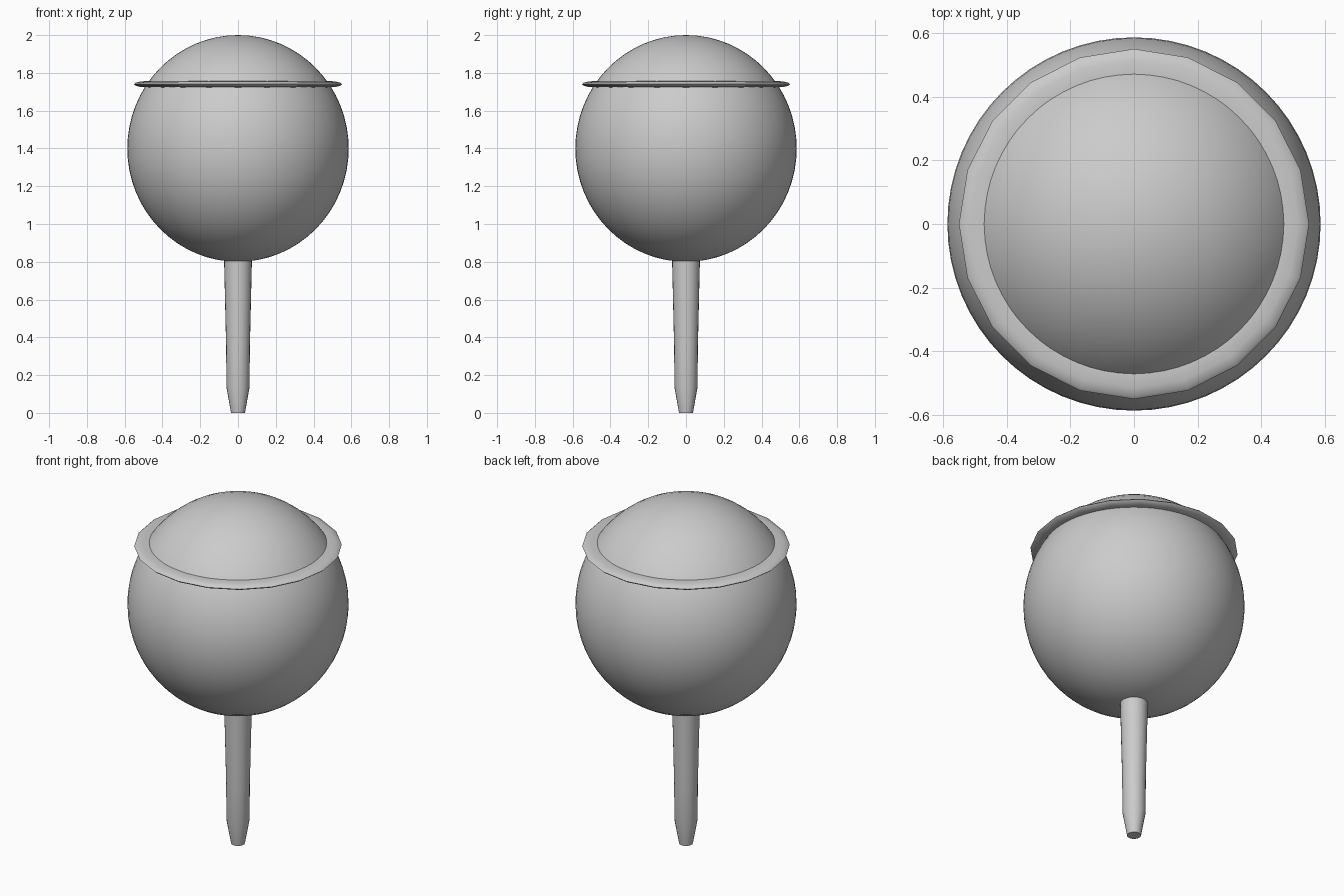
import bpy, bmesh, math

if "Cube" in bpy.data.objects:
    bpy.data.objects.remove(bpy.data.objects["Cube"])


def lathe(name, profile, sides, closed=False, angle=40):
    """Revolve (radius, z) points around z; open profiles get end caps."""
    bm = bmesh.new()
    rings = []
    for r, z in profile:
        rings.append([bm.verts.new((r * math.cos(2 * math.pi * i / sides),
                                    r * math.sin(2 * math.pi * i / sides), z))
                      for i in range(sides)])
    pairs = list(zip(rings, rings[1:]))
    if closed:
        pairs.append((rings[-1], rings[0]))
    for a, b in pairs:
        for i in range(sides):
            j = (i + 1) % sides
            bm.faces.new((a[i], a[j], b[j], b[i]))
    if not closed:
        bm.faces.new(rings[0][::-1])
        bm.faces.new(rings[-1])
    bmesh.ops.recalc_face_normals(bm, faces=bm.faces)
    mesh = bpy.data.meshes.new(name)
    bm.to_mesh(mesh)
    bm.free()
    obj = bpy.data.objects.new(name, mesh)
    bpy.context.collection.objects.link(obj)
    smooth(obj, angle)
    return obj


def smooth(obj, angle):
    bpy.ops.object.select_all(action='DESELECT')
    obj.select_set(True)
    bpy.context.view_layer.objects.active = obj
    bpy.ops.object.shade_smooth_by_angle(angle=math.radians(angle))


# Large ball head, slightly taller than wide
bpy.ops.mesh.primitive_uv_sphere_add(segments=64, ring_count=32, radius=0.6,
                                     location=(0, 0, 1.4))
ball = bpy.context.object
ball.name = "ball_head"
ball.scale = (0.977, 0.977, 1)
smooth(ball, 40)

# Thin flattened collar: 20 sides, lens-shaped section
collar_section = [(0.48 + 0.07 * math.cos(2 * math.pi * k / 12),
                   1.74 + 0.017 * math.sin(2 * math.pi * k / 12))
                  for k in range(12)]
lathe("collar", collar_section, 20, closed=True, angle=60)

# Tapered handle running into the ball
lathe("handle", [(0.058, 0.14), (0.0735, 0.8), (0.0745, 0.86)], 24)

# Pointed tip whose sleeve wraps the lower handle
lathe("tip", [(0.037, 0), (0.061, 0.135), (0.0635, 0.4)], 20, angle=25)
